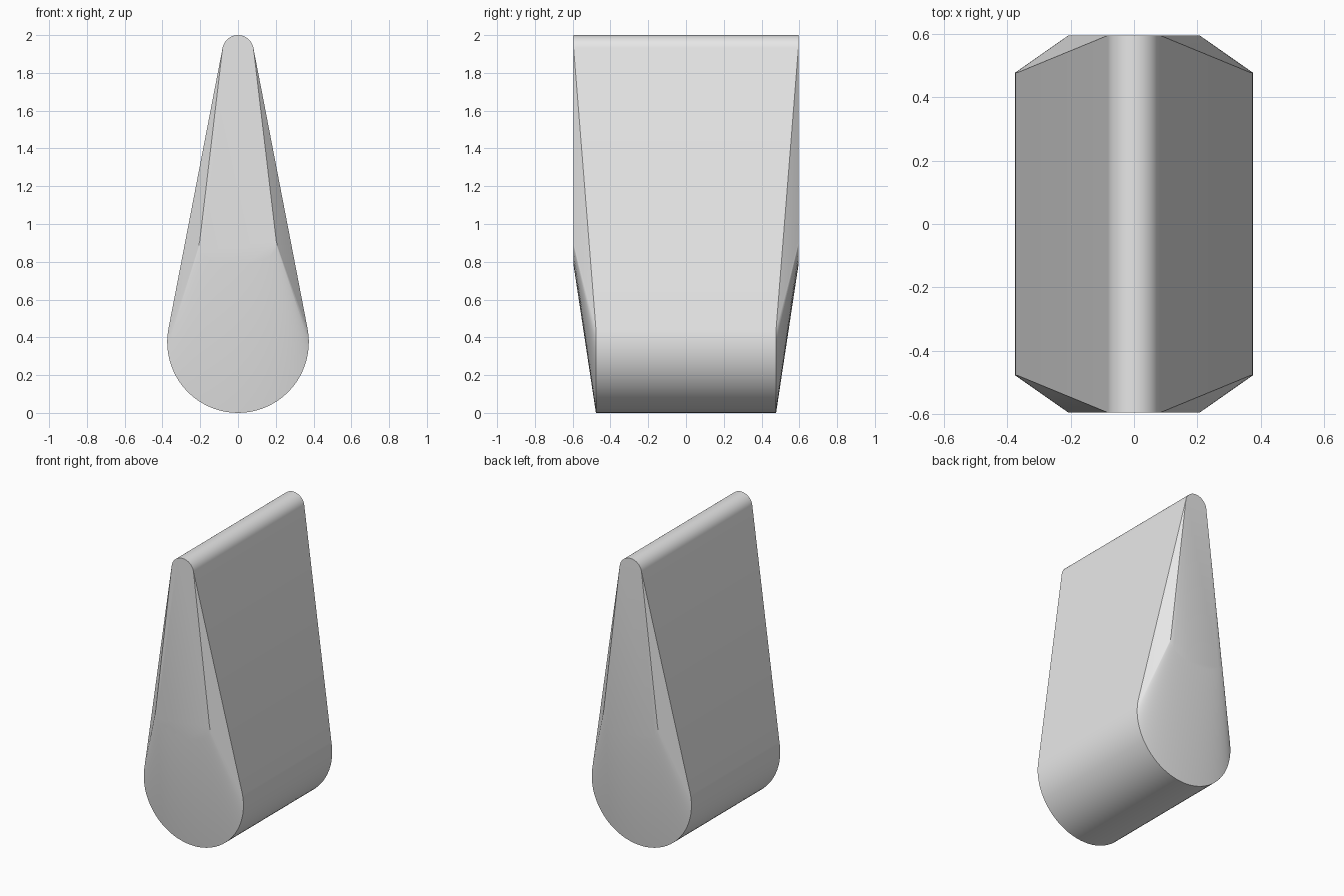
import bpy
import bmesh
from math import asin, cos, sin, pi, radians

cube = bpy.data.objects.get("Cube")
if cube:
    bpy.data.objects.remove(cube, do_unlink=True)

# Main dimensions
R, r = 0.375, 0.083              # bottom and top roundings
TOP_Z = 2.0 - r
LEAN = asin((R - r) / (TOP_Z - R))   # slope of the straight sides
Y_TOP, Y_BOTTOM = 0.595, 0.477   # half depths at the crest and at the base
STEPS = 40


def arc(radius, center_z, start, end):
    """Points of a circular arc in the xz plane."""
    angles = [start + (end - start) * i / STEPS for i in range(STEPS + 1)]
    return [(radius * cos(a), center_z + radius * sin(a)) for a in angles]


# Cross-section: crest from +x to -x, base from -x to +x, both tangent to the sides
crest = arc(r, TOP_Z, LEAN, pi - LEAN)
base = arc(R, R, pi - LEAN, 2 * pi + LEAN)

# Flattened copy of the base arc, where the end faces stop tapering
base_top = max(z for x, z in base)
inner = [(x * 0.55, 0.78 + z * 0.13 / base_top) for x, z in base]

bm = bmesh.new()


def row(points, y):
    return [bm.verts.new((x, y, z)) for x, z in points]


def strip(a, b):
    """Quads between two rows of equal length."""
    for i in range(len(a) - 1):
        bm.faces.new((a[i], a[i + 1], b[i + 1], b[i]))


ends = []
for side in (-1, 1):
    top = row(crest, side * Y_TOP)
    low = row(base, side * Y_BOTTOM)
    mid = row(inner, side * Y_TOP)
    # End cap: flat upper face, sloped lower face, two side facets
    bm.faces.new(top + mid)
    strip(mid, low)
    bm.faces.new((top[-1], low[0], mid[0]))
    bm.faces.new((top[0], mid[-1], low[-1]))
    ends.append(top + low)

# Long shell between the two ends
front, back = ends
strip(front + front[:1], back + back[:1])

bmesh.ops.recalc_face_normals(bm, faces=bm.faces[:])
mesh = bpy.data.meshes.new("wedge_body")
bm.to_mesh(mesh)
bm.free()
body = bpy.data.objects.new("wedge_body", mesh)
bpy.context.collection.objects.link(body)

# Plain grey colour
grey = bpy.data.materials.new("light_grey")
grey.use_nodes = True
color = (0.8, 0.8, 0.8, 1.0)
grey.diffuse_color = color
grey.node_tree.nodes["Principled BSDF"].inputs["Base Color"].default_value = color
mesh.materials.append(grey)

# Smooth roundings, keeping the facet edges sharp
bpy.ops.object.select_all(action="DESELECT")
body.select_set(True)
bpy.context.view_layer.objects.active = body
bpy.ops.object.shade_smooth_by_angle(angle=radians(30))
